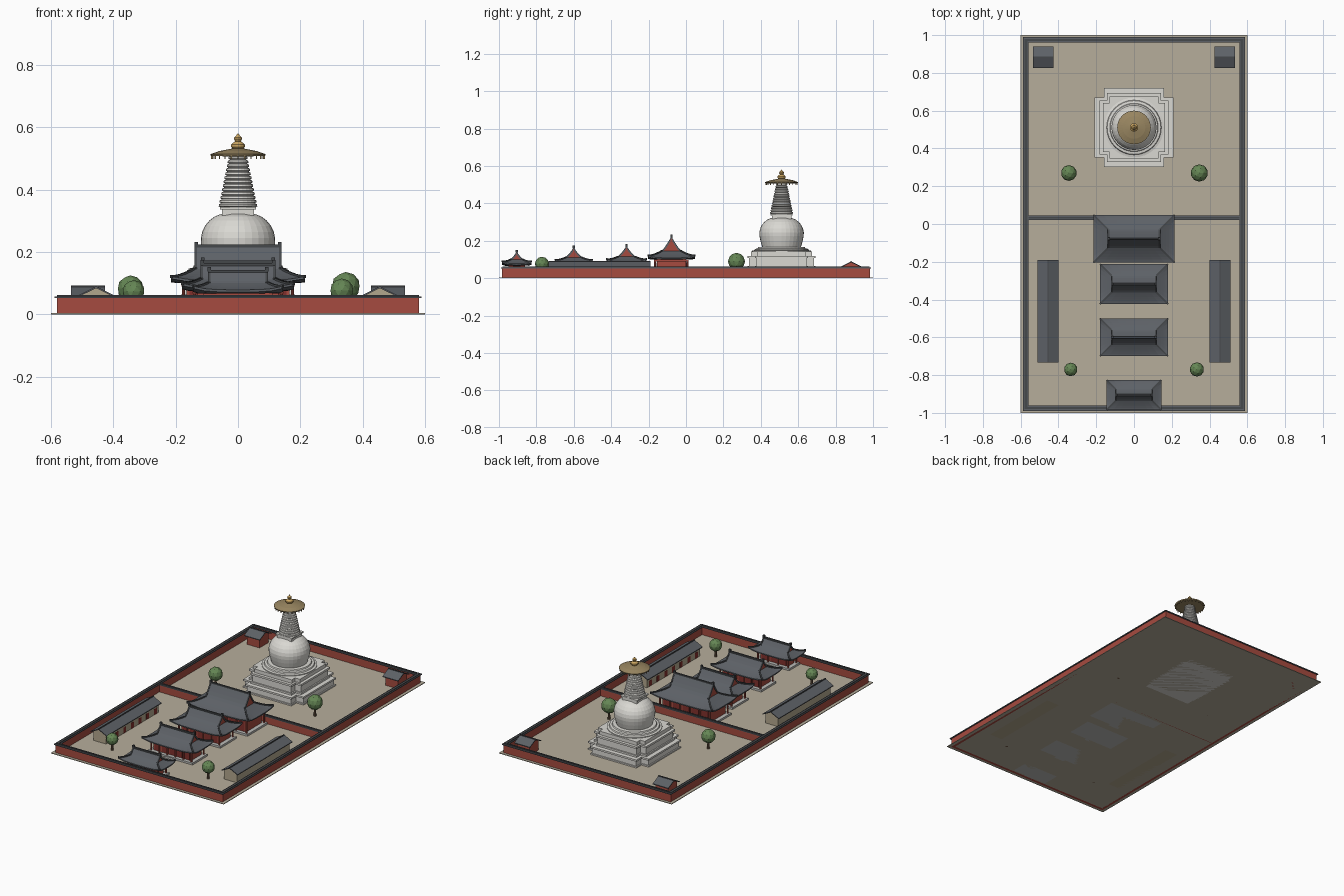
import bpy, bmesh
from math import sin, cos, pi
from mathutils import Vector

if "Cube" in bpy.data.objects:
    bpy.data.objects.remove(bpy.data.objects["Cube"])


def mat(name, r, g, b):
    m = bpy.data.materials.new(name)
    m.diffuse_color = (r, g, b, 1)
    m.use_nodes = True
    m.node_tree.nodes["Principled BSDF"].inputs["Base Color"].default_value = m.diffuse_color
    return m


EARTH = mat("earth", .47, .42, .33)
RED = mat("red_wall", .38, .07, .05)
WOOD = mat("dark_red_wood", .22, .03, .025)
TILE = mat("grey_tile", .11, .12, .135)
RIDGE = mat("ridge_tile", .06, .065, .07)
STONE = mat("stone", .5, .5, .48)
WHITE = mat("whitewash", .7, .69, .65)
BEIGE = mat("plaster", .45, .39, .27)
BRONZE = mat("bronze", .32, .24, .12)
GOLD = mat("gold", .6, .38, .12)
LEAF = mat("leaf", .13, .24, .09)
BARK = mat("bark", .16, .1, .06)


def finish(name, bm, m):
    bmesh.ops.recalc_face_normals(bm, faces=bm.faces)
    me = bpy.data.meshes.new(name)
    bm.to_mesh(me)
    bm.free()
    ob = bpy.data.objects.new(name, me)
    me.materials.append(m)
    bpy.context.collection.objects.link(ob)
    return ob


def prism(bm, pts, d):
    """Extrude a closed polygon along d."""
    a = [bm.verts.new(p) for p in pts]
    b = [bm.verts.new(Vector(p) + Vector(d)) for p in pts]
    bm.faces.new(a)
    bm.faces.new(b)
    for i in range(len(a)):
        j = (i + 1) % len(a)
        bm.faces.new((a[i], a[j], b[j], b[i]))


def boxes(name, m, items):
    """Each item: centre x, y, half x, half y, z0, z1."""
    bm = bmesh.new()
    for x, y, hx, hy, z0, z1 in items:
        prism(bm, [(x-hx, y-hy, z0), (x+hx, y-hy, z0), (x+hx, y+hy, z0), (x-hx, y+hy, z0)], (0, 0, z1-z0))
    return finish(name, bm, m)


def lathe(name, prof, m, x=0, y=0, n=32):
    bm = bmesh.new()
    rings = [[bm.verts.new((x + r*cos(2*pi*i/n), y + r*sin(2*pi*i/n), z)) for i in range(n)] for r, z in prof]
    for a, b in zip(rings, rings[1:]):
        for i in range(n):
            j = (i + 1) % n
            bm.faces.new((a[i], a[j], b[j], b[i]))
    bm.faces.new(rings[0])
    bm.faces.new(rings[-1])
    return finish(name, bm, m)


# Ground and enclosing walls
boxes("ground", EARTH, [(0, 0, .6, 1, 0, .004)])
sides = [(0, -.975, .58, .008), (0, .975, .58, .008), (-.573, 0, .008, .98), (.573, 0, .008, .98)]
boxes("outer_wall", RED, [(x, y, hx, hy, 0, .054) for x, y, hx, hy in sides])
boxes("outer_wall_coping", TILE, [(x, y, hx+.007, hy+.007, .053, .058) for x, y, hx, hy in sides])
boxes("outer_wall_cap", RIDGE, [(x, y, hx, max(hy-.003, .004), .058, .062) for x, y, hx, hy in sides])
boxes("divider_wall", RED, [(0, .033, .57, .007, 0, .05)])
boxes("divider_coping", TILE, [(0, .033, .57, .013, .049, .054)])
boxes("divider_cap", RIDGE, [(0, .033, .57, .005, .054, .058)])


# Hip-and-gable hall
def hall(name, cy, hx, hy, ins, ze, zs, zr, cols):
    n, steps, ix, iy = 8, 5, hx-ins, hy-ins
    lift = .012

    def ring(bm, t, dz=0):
        ax, ay, out = hx-ins*t, hy-ins*t, []
        for sx, sy, dx, dy in ((-1, -1, 1, 0), (1, -1, 0, 1), (1, 1, -1, 0), (-1, 1, 0, -1)):
            for k in range(n):
                u = 2*k/n
                z = ze + (zs-ze)*t**1.25 + lift*(1-t)**2*abs(u-1)**4 + dz
                out.append(bm.verts.new(((sx+dx*u)*ax, cy+(sy+dy*u)*ay, z)))
        return out
    # lower skirt, closed underneath
    bm = bmesh.new()
    rs = [ring(bm, .35, -.018), ring(bm, 0, -.007)] + [ring(bm, i/steps) for i in range(steps+1)]
    for a, b in zip(rs, rs[1:]):
        for i in range(4*n):
            j = (i + 1) % (4*n)
            bm.faces.new((a[i], a[j], b[j], b[i]))
    bm.faces.new(rs[0])
    bm.faces.new(rs[-1])
    finish(name + "_lower_roof", bm, TILE)
    # concave upper roof over red gable ends
    prof = [(iy*(1-t), zs + (zr-zs)*t**1.2) for t in (0, .25, .5, .75, 1)]
    tri = [(-y, z) for y, z in prof] + [(y, z) for y, z in prof[-2::-1]]
    bm = bmesh.new()
    prism(bm, [(-ix+.004, cy+y, z-.003) for y, z in tri], (2*ix-.008, 0, 0))
    finish(name + "_gables", bm, RED)
    bm = bmesh.new()
    for s in (-1, 1):
        slab = [(-ix, cy+s*y, z) for y, z in prof] + [(-ix, cy+s*max(y-.005, 0), z-.004) for y, z in prof[::-1]]
        prism(bm, slab, (2*ix, 0, 0))
    finish(name + "_upper_roof", bm, TILE)
    # main ridge with end ornaments, gable ridges and hip ridges
    items = [(0, cy, ix, .005, zr-.004, zr+.005)]
    items += [(s*(ix-.005), cy, .006, .006, zr, zr+.014) for s in (-1, 1)]
    boxes(name + "_ridge", RIDGE, items)
    bm = bmesh.new()
    for sx in (-1, 1):
        for sy in (-1, 1):
            rib = [(sx*ix, cy+sy*y, z+.004) for y, z in prof] + [(sx*ix, cy+sy*y, z-.003) for y, z in prof[::-1]]
            prism(bm, rib, (-sx*.008, 0, 0))
            hip = []
            for i in range(steps+1):
                t = i/steps
                hip.append((sx*(hx-ins*t), cy+sy*(hy-ins*t), ze+(zs-ze)*t**1.25+lift*(1-t)**2))
            sec = [(x-sx*.003, y+sy*.003, z+.005) for x, y, z in hip] + [(x-sx*.003, y+sy*.003, z-.004) for x, y, z in hip[::-1]]
            prism(bm, sec, (sx*.006, -sy*.006, 0))
    finish(name + "_hip_ridges", bm, RIDGE)
    # stone platform, body, columns, doors, step
    bx, by = hx-.05, hy-.048
    boxes(name + "_platform", STONE, [(0, cy, bx+.025, by+.022, 0, .016), (0, cy-by-.027, .035, .01, 0, .009)])
    boxes(name + "_body", RED, [(0, cy, bx, by, .016, ze-.004)])
    boxes(name + "_beam", RED, [(0, cy, bx+.016, by+.014, ze-.02, ze-.008)])
    boxes(name + "_doors", WOOD, [((i-(cols-2)/2)*2*bx/(cols-1), cy+s*by, bx/(cols-1)*.7, .002, .018, ze-.026)
                                  for i in range(cols-1) for s in (-1, 1)])
    bm = bmesh.new()
    for i in range(cols):
        for s in (-1, 1):
            x, y = -bx-.01 + i*(2*bx+.02)/(cols-1), cy+s*(by+.009)
            prism(bm, [(x+.005*cos(k*pi/4), y+.005*sin(k*pi/4), .014) for k in range(8)], (0, 0, ze-.028))
    finish(name + "_columns", bm, RED)


hall("gate", -.905, .145, .079, .048, .079, .1, .138, 4)
hall("front_hall", -.6, .18, .1, .06, .087, .112, .16, 6)
hall("middle_hall", -.318, .18, .106, .062, .09, .115, .168, 6)
hall("main_hall", -.078, .215, .126, .076, .109, .146, .219, 6)


# Simple gabled buildings, ridge along x or y
def shed(name, cx, cy, hx, hy, z0, zr, along_y, wall):
    w, l = (hx, hy) if along_y else (hy, hx)

    def place(a, b, z):
        return (cx+a, cy+b, z) if along_y else (cx+b, cy+a, z)

    def ext(b):
        return (0, 2*b, 0) if along_y else (2*b, 0, 0)
    c = w-.012
    bm = bmesh.new()
    prism(bm, [place(a, -l+.01, z) for a, z in ((-c, 0), (c, 0), (c, z0+.002), (0, zr-.006), (-c, z0+.002))], ext(l-.01))
    finish(name + "_walls", bm, wall)
    bm = bmesh.new()
    prism(bm, [place(a, -l, z) for a, z in ((-w, z0), (0, zr), (w, z0), (w, z0-.005), (0, zr-.006), (-w, z0-.005))], ext(l))
    finish(name + "_roof", bm, TILE)
    boxes(name + "_ridge", RIDGE, [(cx, cy, .003 if along_y else l, l if along_y else .003, zr-.003, zr+.003)])


for s, side in ((-1, "left"), (1, "right")):
    shed(side + "_gallery", s*.455, -.462, .056, .272, .062, .09, True, BEIGE)
    shed(side + "_corner_pavilion", s*.481, .883, .054, .057, .062, .09, False, RED)
    boxes(side + "_gallery_doors", WOOD, [(s*.411, -.69+i*.076, .001, .014, .004, .04) for i in range(7)])

# Stupa: stepped cross-shaped base
CY = .511


def cross_tier(name, levels):
    bm = bmesh.new()
    for a, b, z0, z1 in levels:
        q = [(a, -b), (a, b), (b, b), (b, a), (-b, a), (-b, b), (-a, b), (-a, -b), (-b, -b), (-b, -a), (b, -a), (b, -b)]
        prism(bm, [(x, CY+y, z0) for x, y in q], (0, 0, z1-z0))
    finish(name, bm, WHITE)


cross_tier("stupa_plinth", [(.21, .16, 0, .012), (.203, .153, .012, .044), (.21, .16, .044, .055)])
cross_tier("stupa_second_tier", [(.182, .142, .055, .066), (.174, .134, .066, .108), (.182, .142, .108, .12)])
cross_tier("stupa_third_tier", [(.163, .13, .12, .142)])
lathe("stupa_lotus_ring", [(.158, .138), (.158, .147), (.145, .15), (.142, .157), (.128, .159), (.125, .166), (.1, .168)], WHITE, 0, CY)
lathe("stupa_dome", [(.1, .155), (.106, .175), (.113, .2), (.118, .225), (.119, .245), (.115, .265), (.106, .284),
                     (.092, .301), (.075, .314), (.055, .322)], WHITE, 0, CY)
boxes("stupa_neck", WHITE, [(0, CY, .052, .052, .318, .338), (0, CY, .058, .058, .336, .344)])

# Thirteen-ring spire
prof = []
for i in range(13):
    z, r = .344 + i*.0127, .062 - i*.0026
    prof += [(r-.005, z), (r, z+.003), (r-.001, z+.009), (r-.006, z+.0115)]
lathe("stupa_spire", prof, WHITE, 0, CY, 24)

# Canopy with hanging bells, and finial
lathe("canopy", [(.03, .507), (.087, .508), (.089, .514), (.06, .524), (.025, .531), (.012, .533)], BRONZE, 0, CY)
boxes("canopy_bells", BRONZE, [(.084*cos(k*pi/12), CY+.084*sin(k*pi/12), .002, .002, .499, .51) for k in range(24)])
lathe("finial", [(.016, .53), (.022, .537), (.022, .545), (.014, .552), (.009, .555), (.013, .562), (.012, .568),
                 (.006, .574), (.001, .581)], GOLD, 0, CY, 16)

# Trees
for i, (x, y, r, z) in enumerate([(-.345, .27, .042, .083), (.346, .27, .046, .09), (-.335, -.77, .036, .074), (.333, -.77, .038, .077)]):
    lathe(f"trunk_{i}", [(.008, 0), (.005, z)], BARK, x, y, 8)
    bm = bmesh.new()
    bmesh.ops.create_icosphere(bm, subdivisions=2, radius=r)
    bmesh.ops.translate(bm, verts=bm.verts, vec=(x, y, z))
    finish(f"foliage_{i}", bm, LEAF)
